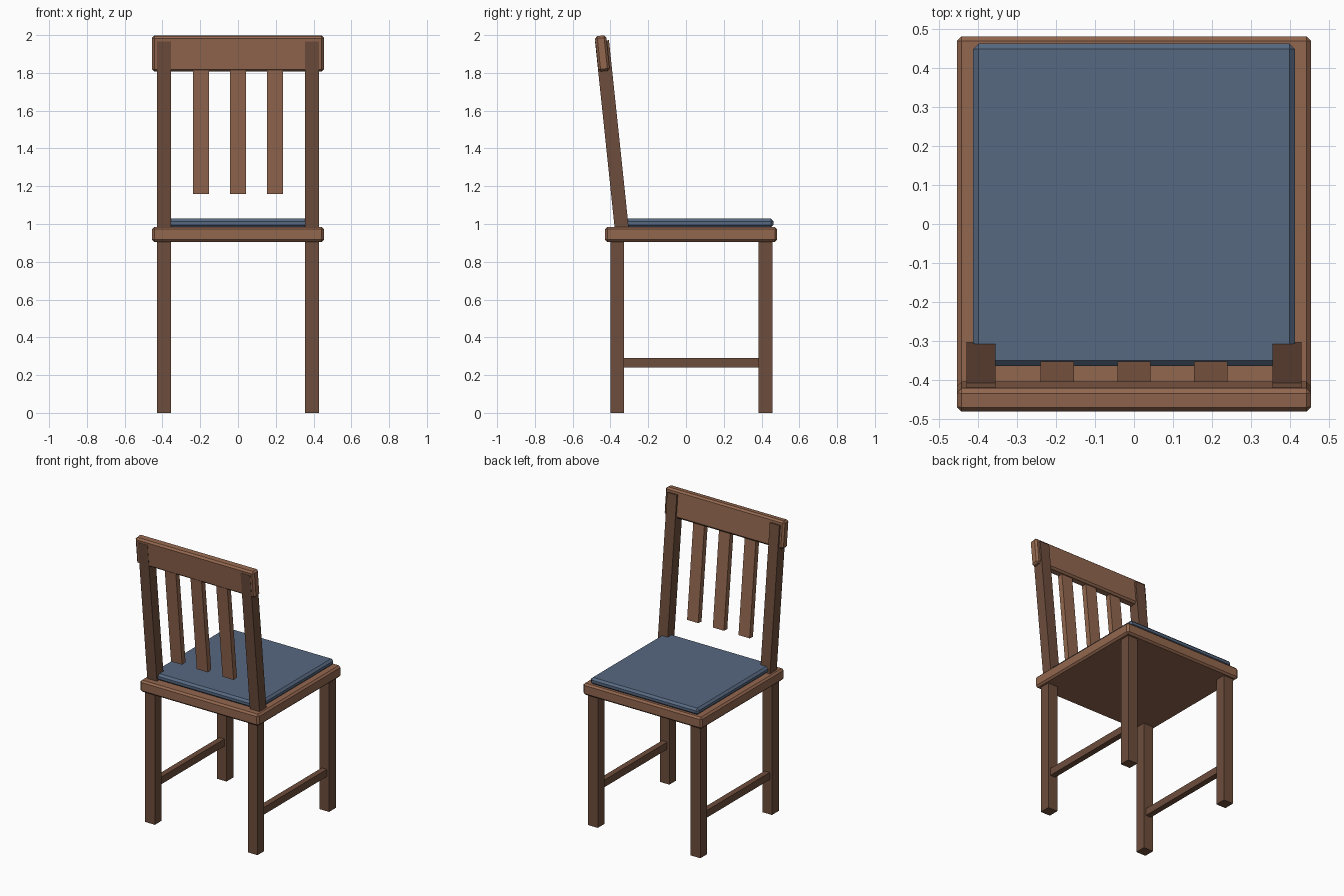
import bpy
import math
from mathutils import Matrix, Vector

cube = bpy.data.objects.get("Cube")
if cube:
    bpy.data.objects.remove(cube, do_unlink=True)


def make_material(name, color):
    mat = bpy.data.materials.new(name)
    mat.use_nodes = True
    mat.diffuse_color = (*color, 1)
    bsdf = next(n for n in mat.node_tree.nodes if n.type == 'BSDF_PRINCIPLED')
    bsdf.inputs["Base Color"].default_value = (*color, 1)
    return mat


light_wood = make_material("light wood", (0.29, 0.135, 0.077))
dark_wood = make_material("dark wood", (0.155, 0.075, 0.045))
blue_fabric = make_material("blue fabric", (0.095, 0.14, 0.22))

LEAN = math.radians(6)


def box(name, center, size, mat, bevel=0, lean=0):
    """Box with its size baked in, leaning back by an angle about x."""
    bpy.ops.mesh.primitive_cube_add(size=1, location=center, rotation=(lean, 0, 0))
    obj = bpy.context.object
    obj.name = name
    obj.data.transform(Matrix.Diagonal((*size, 1)))
    obj.data.materials.append(mat)
    if bevel:
        mod = obj.modifiers.new("chamfer", 'BEVEL')
        mod.width = bevel
        mod.segments = 1
    return obj


def leaning_box(name, x, base_y, base_z, size, mat):
    """Leaning box placed by the middle of its lower end."""
    up = Vector((0, -math.sin(LEAN), math.cos(LEAN)))
    return box(name, Vector((x, base_y, base_z)) + up * size[2] / 2, size, mat, lean=LEAN)


# Seat and cushion
box("seat", (0, 0.027, 0.945), (0.91, 0.91, 0.08), light_wood, bevel=0.012)
box("cushion", (0, 0.049, 1.005), (0.826, 0.828, 0.046), blue_fabric, bevel=0.014)

# Legs, side stretchers and back posts
for side, x in (("left", 0.393), ("right", -0.393)):
    for end, y in (("front", -0.364), ("back", 0.42)):
        box(f"{end}_{side}_leg", (x, y, 0.455), (0.074, 0.074, 0.91), dark_wood)
    box(f"{side}_stretcher", (x, 0.028, 0.265), (0.04, 0.73, 0.05), dark_wood)
    leaning_box(f"{side}_back_post", x, -0.339, 0.965, (0.074, 0.074, 1.01), dark_wood)

# Top rail and slats
box("top_rail", (0, -0.443, 1.903), (0.91, 0.06, 0.188), light_wood, bevel=0.012, lean=LEAN)
for i, x in enumerate((-0.197, 0, 0.197)):
    leaning_box(f"back_slat_{i + 1}", x, -0.372, 1.16, (0.085, 0.037, 0.70), light_wood)
